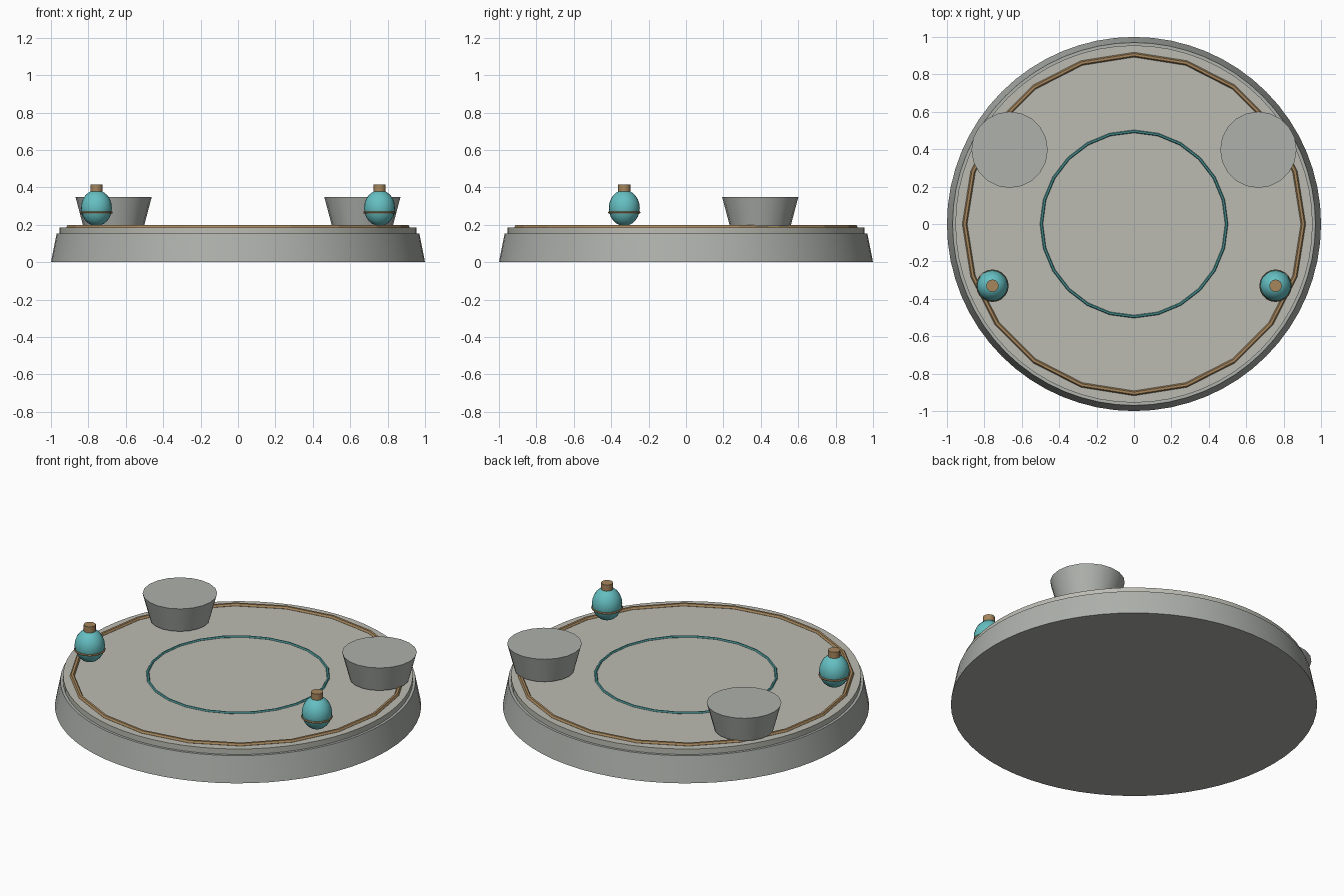
import bpy
import math

if "Cube" in bpy.data.objects:
    bpy.data.objects.remove(bpy.data.objects["Cube"])


def material(name, rgb):
    m = bpy.data.materials.new(name)
    m.diffuse_color = (*rgb, 1)
    m.use_nodes = True
    m.node_tree.nodes["Principled BSDF"].inputs["Base Color"].default_value = m.diffuse_color
    return m


STONE = material("stone", (0.42, 0.44, 0.41))
PALE = material("pale_stone", (0.50, 0.50, 0.45))
TEAL = material("teal", (0.13, 0.52, 0.54))
DARK_TEAL = material("dark_teal", (0.08, 0.34, 0.34))
BRONZE = material("bronze", (0.38, 0.24, 0.11))


def finish(name, mat, smooth=True):
    ob = bpy.context.object
    ob.name = name
    ob.data.materials.append(mat)
    if smooth:
        bpy.ops.object.shade_smooth_by_angle(angle=math.radians(35))
    return ob


def frustum(name, mat, x, y, z0, z1, r0, r1, sides):
    bpy.ops.mesh.primitive_cone_add(vertices=sides, radius1=r0, radius2=r1,
                                    depth=z1 - z0, location=(x, y, (z0 + z1) / 2))
    return finish(name, mat)


def ring(name, mat, x, y, z, major, minor, sides, tube=6):
    bpy.ops.mesh.primitive_torus_add(major_radius=major, minor_radius=minor,
                                     major_segments=sides, minor_segments=tube,
                                     location=(x, y, z))
    return finish(name, mat, smooth=False)


# Round platform: tapered skirt and a thin top slab
frustum("platform_base", STONE, 0, 0, 0, 0.153, 1.0, 0.97, 64)
frustum("platform_top", PALE, 0, 0, 0.14, 0.186, 0.955, 0.955, 64)

# Inlaid rings
ring("outer_trim_ring", BRONZE, 0, 0, 0.187, 0.905, 0.013, 20)
ring("inner_trim_ring", DARK_TEAL, 0, 0, 0.187, 0.495, 0.008, 24)

# Mirrored bowls and lanterns
for side, s in (("left", -1), ("right", 1)):
    frustum(side + "_bowl", STONE, s * 0.665, 0.397, 0.195, 0.35, 0.163, 0.204, 20)

    x, y = s * 0.757, -0.33
    bpy.ops.mesh.primitive_uv_sphere_add(segments=20, ring_count=12, radius=1,
                                         location=(x, y, 0.29))
    bpy.context.object.scale = (0.083, 0.083, 0.096)
    finish(side + "_lantern_globe", TEAL)
    ring(side + "_lantern_band", BRONZE, x, y, 0.266, 0.081, 0.006, 20)
    frustum(side + "_lantern_cap", BRONZE, x, y, 0.37, 0.415, 0.033, 0.033, 14)
